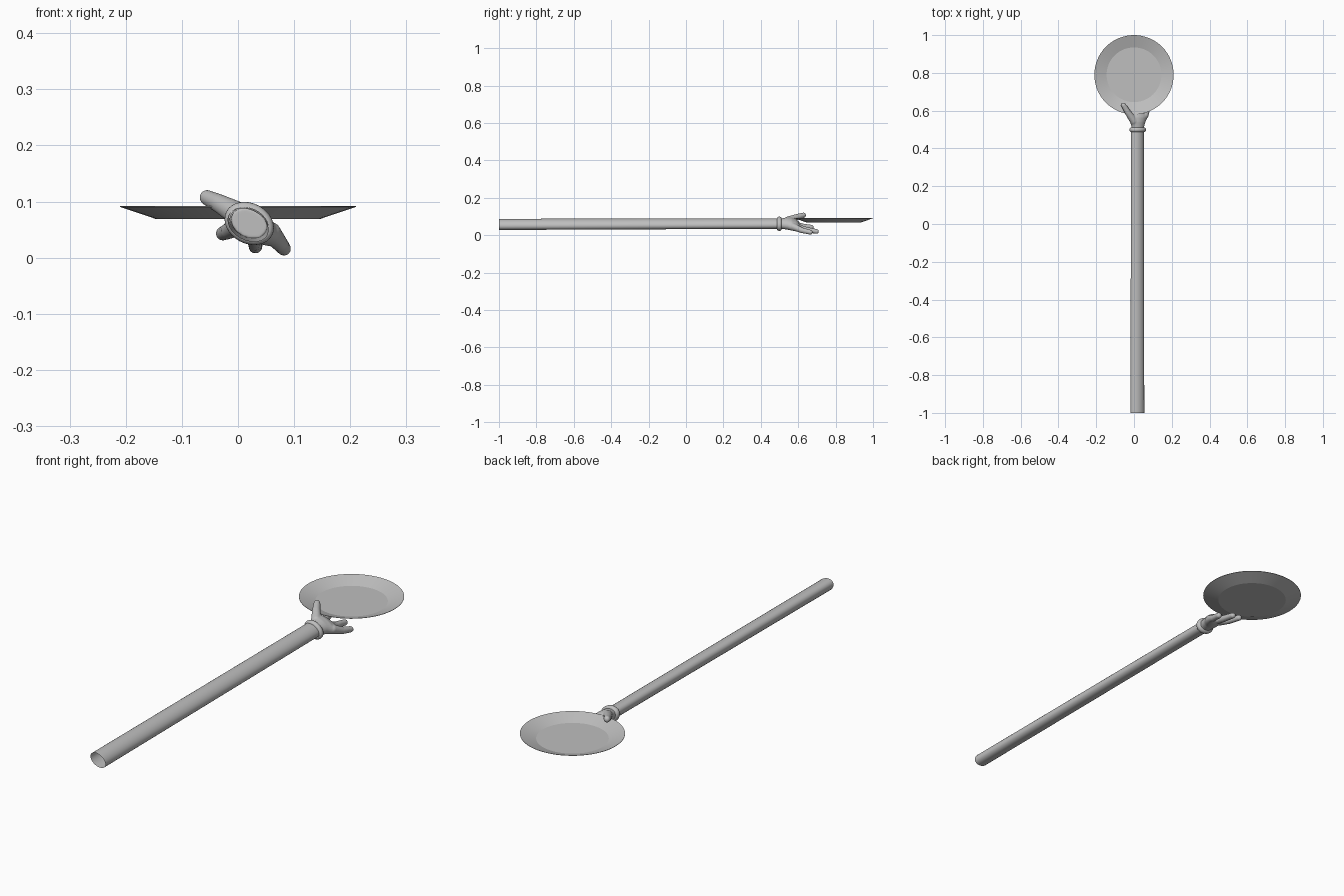
import bpy, bmesh, math
from mathutils import Vector

if "Cube" in bpy.data.objects:
    bpy.data.objects.remove(bpy.data.objects["Cube"])

grey = bpy.data.materials.new("plain_grey")
grey.diffuse_color = (0.52, 0.52, 0.52, 1)
grey.use_nodes = True
grey.node_tree.nodes["Principled BSDF"].inputs["Base Color"].default_value = grey.diffuse_color
TILT = math.radians(-28)   # roll of the wrist around the arm's length


def finish(name, bm):
    bmesh.ops.recalc_face_normals(bm, faces=bm.faces)
    me = bpy.data.meshes.new(name)
    bm.to_mesh(me)
    bm.free()
    me.materials.append(grey)
    ob = bpy.data.objects.new(name, me)
    bpy.context.collection.objects.link(ob)
    bpy.ops.object.select_all(action='DESELECT')
    ob.select_set(True)
    bpy.context.view_layer.objects.active = ob
    bpy.ops.object.shade_smooth_by_angle(angle=math.radians(40))
    return ob


def loft(bm, rings, n=24, capped=True):
    """Skin tilted elliptical rings (x, y, z, wide, thin) set along y."""
    loops = []
    for x, y, z, a, b in rings:
        loop = []
        for i in range(n):
            t = 2 * math.pi * i / n
            u, v = a * math.cos(t), b * math.sin(t)
            loop.append(bm.verts.new((x + u * math.cos(TILT) - v * math.sin(TILT), y,
                                      z + u * math.sin(TILT) + v * math.cos(TILT))))
        loops.append(loop)
    for p, q in zip(loops, loops[1:]):
        for i in range(n):
            j = (i + 1) % n
            bm.faces.new((p[i], p[j], q[j], q[i]))
    if capped:
        bm.faces.new(loops[0])
        bm.faces.new(loops[-1])


def digit(bm, points, steps=8):
    """Rounded digit: overlapping spheres along (x, y, z, radius) points."""
    for p, q in zip(points, points[1:]):
        for s in range(steps + 1):
            k = s / steps
            x, y, z, r = [a + (b - a) * k for a, b in zip(p, q)]
            made = bmesh.ops.create_uvsphere(bm, u_segments=14, v_segments=8, radius=r)
            bmesh.ops.translate(bm, verts=made["verts"], vec=Vector((x, y, z)))


# Long hollow sleeve, open at the front
bm = bmesh.new()
loft(bm, [(0.018, -1.0, 0.058, 0.039, 0.027), (0.018, 0.49, 0.062, 0.036, 0.025)], 24, False)
finish("arm_sleeve", bm)

# Rolled cuff at the wrist
bm = bmesh.new()
cuff = []
for i in range(9):
    t = math.pi * i / 8
    s = math.sin(t)
    cuff.append((0.02, 0.499 - 0.012 * math.cos(t), 0.061, 0.036 + 0.010 * s, 0.026 + 0.010 * s))
loft(bm, cuff, 32, False)
finish("cuff", bm)

# Gloved hand: palm, raised thumb and three fingers fused together
bm = bmesh.new()
loft(bm, [(0.02, 0.492, 0.061, 0.034, 0.025),
          (0.02, 0.515, 0.062, 0.035, 0.027),
          (0.020, 0.54, 0.063, 0.043, 0.029),
          (0.024, 0.565, 0.060, 0.053, 0.028),
          (0.030, 0.59, 0.052, 0.054, 0.022),
          (0.033, 0.605, 0.046, 0.046, 0.014)])
digit(bm, [(0.0, 0.545, 0.078, 0.022), (-0.032, 0.59, 0.096, 0.017),
           (-0.055, 0.628, 0.107, 0.014)])
digit(bm, [(0.058, 0.575, 0.045, 0.019), (0.074, 0.62, 0.026, 0.015),
           (0.082, 0.665, 0.016, 0.013)])
digit(bm, [(0.030, 0.575, 0.050, 0.020), (0.031, 0.63, 0.033, 0.015),
           (0.031, 0.698, 0.020, 0.013)])
digit(bm, [(0.0, 0.575, 0.058, 0.019), (-0.016, 0.62, 0.048, 0.015),
           (-0.027, 0.67, 0.043, 0.013)])
hand = finish("gloved_hand", bm)
fuse = hand.modifiers.new("fuse", 'REMESH')
fuse.mode = 'VOXEL'
fuse.voxel_size = 0.003
fuse.use_smooth_shade = True
soften = hand.modifiers.new("soften", 'SMOOTH')
soften.factor = 0.5
soften.iterations = 6

# Shallow plate with a sloping rim
bm = bmesh.new()
N = 64
profile = [(0.145, 0.070), (0.210, 0.092), (0.210, 0.0905), (0.145, 0.0685)]
rings = [[bm.verts.new((r * math.cos(2 * math.pi * i / N),
                        0.79 + r * math.sin(2 * math.pi * i / N), z)) for i in range(N)]
         for r, z in profile]
for p, q in zip(rings, rings[1:]):
    for i in range(N):
        j = (i + 1) % N
        bm.faces.new((p[i], p[j], q[j], q[i]))
bm.faces.new(rings[0])
bm.faces.new(rings[-1])
plate = finish("plate", bm)
bpy.ops.object.shade_smooth_by_angle(angle=math.radians(15))
